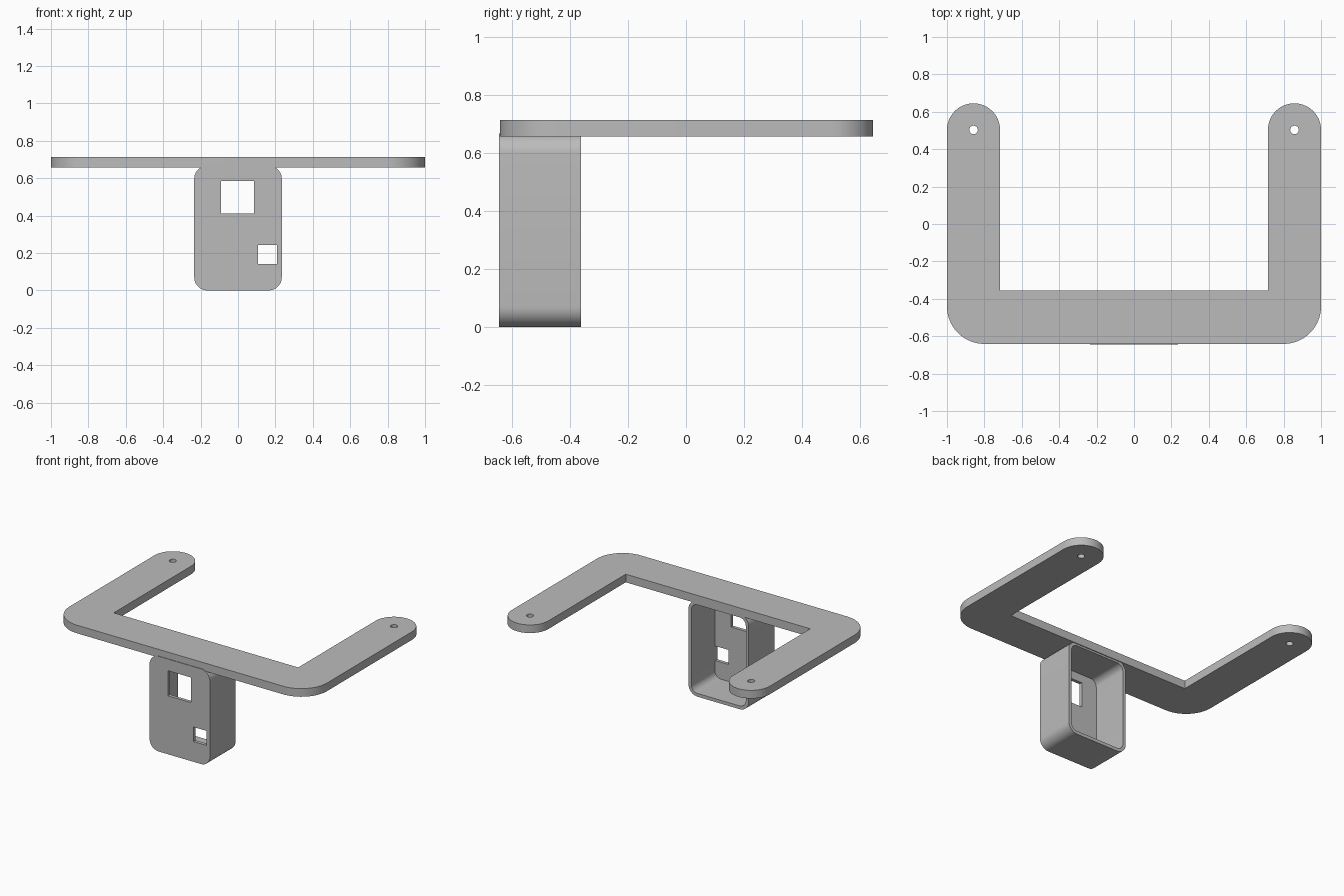
import bpy, bmesh
from math import pi, cos, sin, radians
from mathutils import Matrix

cube = bpy.data.objects.get("Cube")
if cube:
    bpy.data.objects.remove(cube)

grey = bpy.data.materials.new("plain grey")
grey.use_nodes = True
colour = (0.5, 0.5, 0.5, 1)
grey.diffuse_color = colour
grey.node_tree.nodes["Principled BSDF"].inputs["Base Color"].default_value = colour


def arc(cx, cy, r, start, end, steps=16):
    """Points along an arc, angles in degrees."""
    angles = [radians(start + (end - start) * i / steps) for i in range(steps + 1)]
    return [(cx + r * cos(a), cy + r * sin(a)) for a in angles]


def rounded_rect(x, low, high, r):
    """Rectangle centred on zero across, with rounded corners."""
    pts = []
    for cx, cy, a in ((x - r, high - r, 0), (r - x, high - r, 90),
                      (r - x, low + r, 180), (x - r, low + r, 270)):
        pts += arc(cx, cy, r, a, a + 90, 10)
    return pts


def prism(name, outline, start, end, upright=False):
    """Extrude an outline along z, or along y when upright."""
    bm = bmesh.new()
    face = bm.faces.new([bm.verts.new((u, v, start)) for u, v in outline])
    grown = bmesh.ops.extrude_face_region(bm, geom=[face])["geom"]
    top = [g for g in grown if isinstance(g, bmesh.types.BMVert)]
    bmesh.ops.translate(bm, verts=top, vec=(0, 0, end - start))
    if upright:
        swap = Matrix(((1, 0, 0, 0), (0, 0, 1, 0), (0, 1, 0, 0), (0, 0, 0, 1)))
        bmesh.ops.transform(bm, matrix=swap, verts=bm.verts)
    bmesh.ops.recalc_face_normals(bm, faces=bm.faces)
    mesh = bpy.data.meshes.new(name)
    bm.to_mesh(mesh)
    bm.free()
    mesh.materials.append(grey)
    obj = bpy.data.objects.new(name, mesh)
    bpy.context.collection.objects.link(obj)
    return obj


def finish(obj, cutters):
    """Cut the openings, then smooth the rounded sides."""
    bpy.ops.object.select_all(action="DESELECT")
    bpy.context.view_layer.objects.active = obj
    obj.select_set(True)
    for cutter in cutters:
        mod = obj.modifiers.new("cut", "BOOLEAN")
        mod.operation = "DIFFERENCE"
        mod.solver = "EXACT"
        mod.object = cutter
        bpy.ops.object.modifier_apply(modifier=mod.name)
        bpy.data.objects.remove(cutter)
    bpy.ops.object.shade_smooth_by_angle(angle=radians(30))


# U-shaped mounting plate
front, inner_x, inner_y = -0.641, 0.716, -0.355
end_r, corner_r = 0.142, 0.2
arm_x, end_y = 1 - end_r, 0.503
half = (arc(1 - corner_r, front + corner_r, corner_r, -90, 0)
        + arc(arm_x, end_y, end_r, 0, 180, 28) + [(inner_x, inner_y)])
outline = half + [(-x, y) for x, y in reversed(half)]
plate = prism("mounting_plate", outline, 0.657, 0.714)
holes = [prism("screw_hole", arc(s * arm_x, end_y, 0.023, 0, 345, 23), 0.6, 0.8)
         for s in (-1, 1)]
finish(plate, holes)

# Hollow housing, open at the back, with two windows in its front wall
wall, width, top, radius = 0.023, 0.234, 0.667, 0.07
housing = prism("housing", rounded_rect(width, 0, top, radius), -0.645, -0.361, True)
cavity = prism("cavity", rounded_rect(width - wall, wall, top - wall, radius - wall),
               -0.645 + wall, -0.2, True)
windows = []
for x0, x1, z0, z1 in ((-0.092, 0.086, 0.41, 0.586), (0.107, 0.209, 0.142, 0.244)):
    windows.append(prism("window", [(x0, z0), (x1, z0), (x1, z1), (x0, z1)],
                         -0.8, -0.6, True))
finish(housing, [cavity] + windows)
